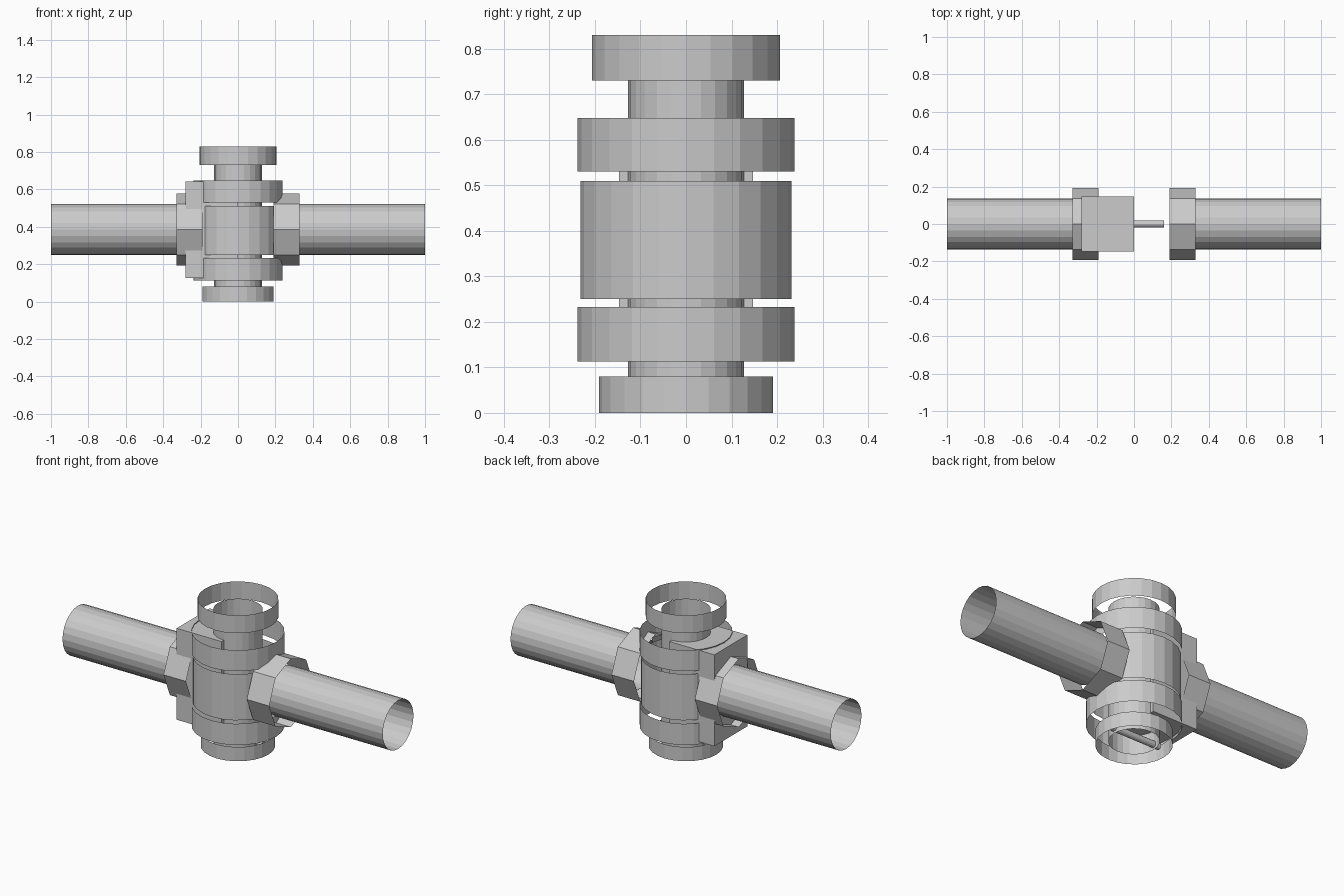
import bpy
from math import pi

if "Cube" in bpy.data.objects:
    bpy.data.objects.remove(bpy.data.objects["Cube"])

MID = 0.385  # height of the horizontal pipe axis


def tube(name, r, a, b, axis='Z', sides=24, fill='NOTHING'):
    """Cylinder of radius r running from a to b along an axis."""
    m = (a + b) / 2
    loc, rot = ((0, 0, m), (0, 0, 0)) if axis == 'Z' else ((m, 0, MID), (0, pi / 2, 0))
    bpy.ops.mesh.primitive_cylinder_add(vertices=sides, radius=r, depth=abs(b - a),
                                        end_fill_type=fill, location=loc, rotation=rot)
    ob = bpy.context.object
    ob.name = name
    return ob


# Vertical open sleeves
tube("bottom_collar", 0.191, 0.0, 0.08)
tube("lower_ring", 0.238, 0.113, 0.233)
tube("body_sleeve", 0.232, 0.25, 0.51)
tube("upper_ring", 0.238, 0.53, 0.648)
tube("top_collar", 0.207, 0.73, 0.83)
tube("inner_stem", 0.127, 0.02, 0.77)

# Horizontal pipes with octagonal nuts, both open ended
for side, s in (("left", -1), ("right", 1)):
    tube(side + "_pipe", 0.137, s * 0.28, s * 1.0, 'X')
    tube(side + "_nut", 0.193, s * 0.19, s * 0.33, 'X', 8)

# Mounting block on the left half
bpy.ops.mesh.primitive_cube_add(size=1, location=(-0.14, 0, MID))
block = bpy.context.object
block.name = "mounting_block"
block.scale = (0.28, 0.294, 0.516)

# Cross pin near the bottom of the stem
pin = tube("cross_pin", 0.018, -0.16, 0.16, 'X', 12, 'NGON')
pin.location.z = 0.05
